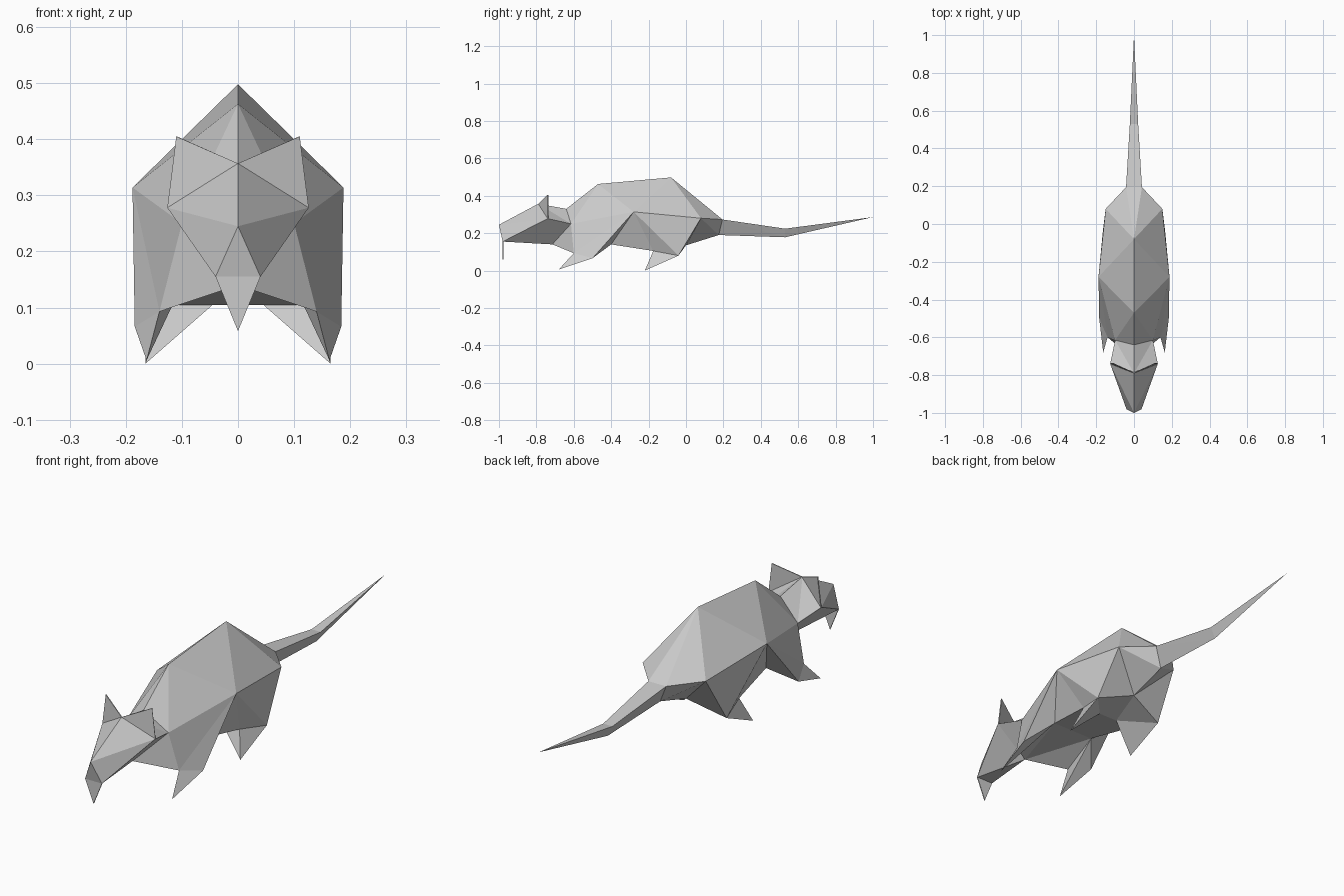
import bpy
import bmesh

cube = bpy.data.objects.get("Cube")
if cube:
    bpy.data.objects.remove(cube, do_unlink=True)

fur = bpy.data.materials.new("grey_fur")
fur.use_nodes = True
colour = (0.6, 0.6, 0.6, 1)
fur.diffuse_color = colour
fur.node_tree.nodes["Principled BSDF"].inputs["Base Color"].default_value = colour

# Landmarks on the left half; points with x = 0 lie on the mirror plane
P = {
    # head
    "nose": (0, -1, .245), "lip": (.04, -.98, .155), "lip_mid": (0, -.98, .155),
    "fang": (0, -.98, .058), "brow": (0, -.79, .357), "cheek": (.126, -.74, .278),
    "ear": (.11, -.74, .405), "jaw": (0, -.715, .14),
    "nape": (0, -.64, .33), "neck": (.1, -.615, .25),
    # back and flanks
    "withers": (0, -.47, .463), "rump": (0, -.08, .498),
    "flank": (.188, -.28, .314), "hip": (.15, .08, .28),
    # front leg
    "chest": (.14, -.6, .093), "elbow": (.1, -.4, .14), "elbow_mid": (0, -.4, .14),
    "wrist": (.184, -.5, .066), "paw": (.163, -.68, .006),
    # hind leg
    "knee": (.13, -.175, .105), "groin": (.045, -.17, .105), "groin_mid": (0, -.17, .105),
    "heel": (.165, -.04, .08), "toe": (.165, -.22, 0), "belly": (0, 0, .135),
    # tail
    "root": (.042, .195, .273), "root_mid": (0, .195, .273), "under": (0, .175, .19),
    "bend": (.022, .53, .224), "bend_mid": (0, .53, .224), "bend_under": (0, .53, .178),
    "tip": (0, 1, .286),
}


def build(name, faces, thickness=0):
    """Make a mirrored flat-faced part from landmark names."""
    bm = bmesh.new()
    cache = {}

    def vert(key, side):
        x, y, z = P[key]
        co = (x * side, y, z)
        if co not in cache:
            cache[co] = bm.verts.new(co)
        return cache[co]

    for text in faces:
        keys = text.split()
        bm.faces.new([vert(k, 1) for k in keys])
        bm.faces.new([vert(k, -1) for k in reversed(keys)])
    if not thickness:
        bmesh.ops.recalc_face_normals(bm, faces=bm.faces[:])
    mesh = bpy.data.meshes.new(name)
    bm.to_mesh(mesh)
    bm.free()
    mesh.materials.append(fur)
    obj = bpy.data.objects.new(name, mesh)
    bpy.context.collection.objects.link(obj)
    if thickness:
        mod = obj.modifiers.new("thickness", "SOLIDIFY")
        mod.thickness = thickness
    return obj


# Wedge-shaped head, closed at the neck
build("head", [
    "nose brow cheek", "nose cheek lip", "nose lip lip_mid",
    "lip cheek jaw", "cheek neck jaw", "lip jaw lip_mid",
    "brow nape neck", "brow neck cheek", "nape jaw neck",
])

# Thin ears and front teeth
build("ears", ["brow cheek ear"], .004)
build("teeth", ["lip_mid fang lip"], .004)

# Body with tapered legs
build("body", [
    # back and sides
    "nape withers neck", "withers flank neck", "withers rump flank",
    "rump hip flank", "rump root hip", "rump root_mid root",
    "neck flank chest", "neck chest jaw", "nape neck jaw",
    "flank wrist chest", "flank elbow wrist", "flank knee elbow",
    "flank heel knee", "flank hip heel",
    # rear
    "hip root under", "root root_mid under", "hip under belly", "hip belly heel",
    # legs
    "chest wrist paw", "chest paw elbow", "wrist elbow paw",
    "heel toe knee", "knee toe groin", "heel groin toe",
    # underside
    "chest elbow jaw", "jaw elbow elbow_mid",
    "elbow knee groin", "elbow groin groin_mid elbow_mid",
    "heel belly groin", "groin belly groin_mid",
])

# Three-sided tail
build("tail", [
    "root root_mid bend_mid bend", "root bend bend_under", "root bend_under under",
    "bend bend_mid tip", "bend tip bend_under", "root root_mid under",
])
